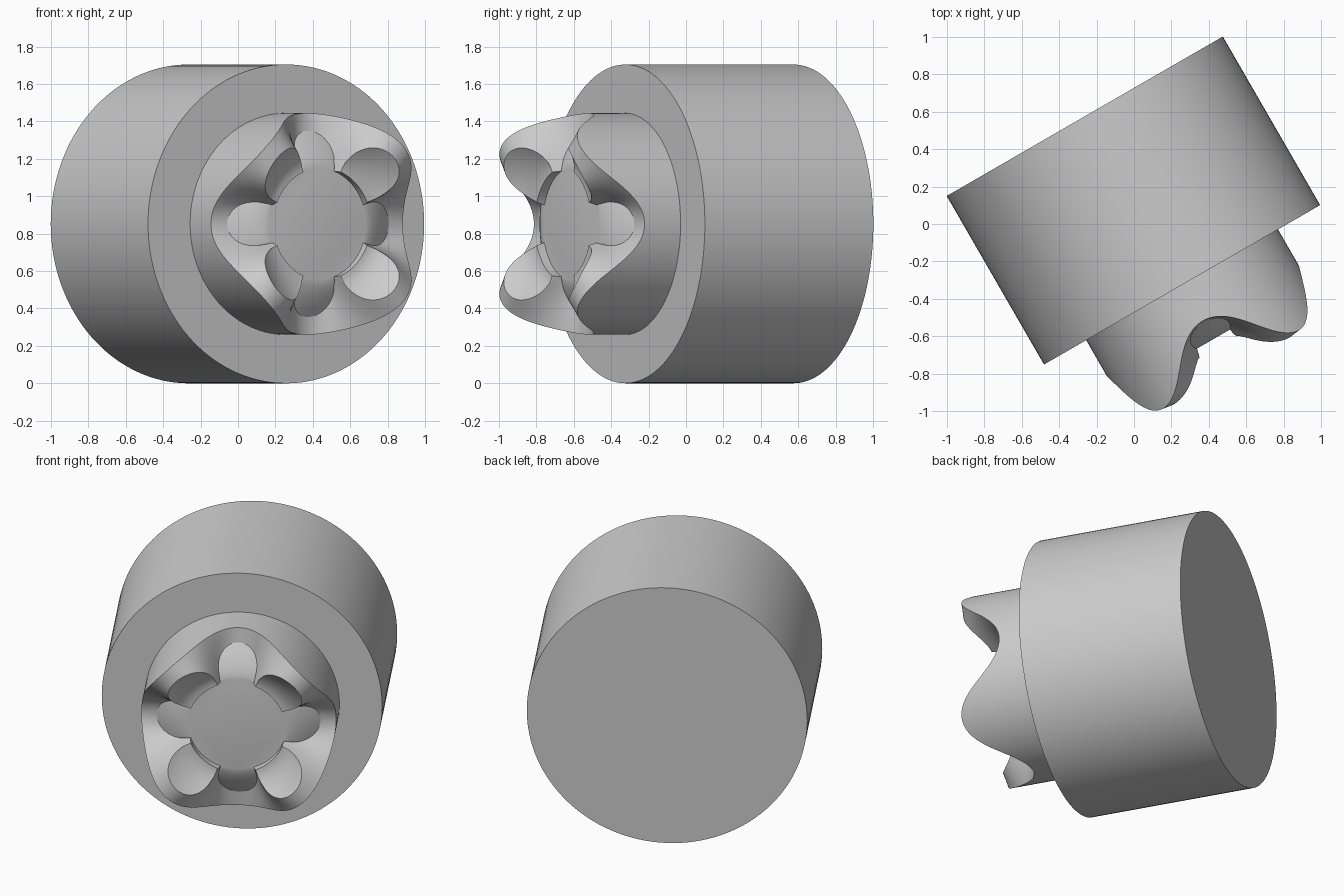
import bpy, bmesh, math
from mathutils import Matrix, Vector

cube = bpy.data.objects.get("Cube")
if cube:
    bpy.data.objects.remove(cube, do_unlink=True)

# Single plain grey
grey = bpy.data.materials.new("plain_grey")
grey.use_nodes = True
colour = (0.6, 0.6, 0.6, 1)
grey.diffuse_color = colour
grey.node_tree.nodes["Principled BSDF"].inputs["Base Color"].default_value = colour

# Shared frame: local z runs along the axis out of the front face
BODY_R, BODY_LEN = 0.852, 1.04
RIM_R, FLOOR_R, FLOOR_H = 0.592, 0.3, 0.335
turn = math.radians(30)
across = Vector((math.cos(turn), math.sin(turn), 0))
axis = Vector((math.sin(turn), -math.cos(turn), 0))
up = Vector((0, 0, 1))
frame = Matrix((across, up, axis)).transposed().to_4x4()
frame.translation = (0.257, -0.325, BODY_R)


def finish(name, bm):
    bmesh.ops.remove_doubles(bm, verts=bm.verts, dist=0.0002)
    bmesh.ops.recalc_face_normals(bm, faces=bm.faces)
    mesh = bpy.data.meshes.new(name)
    bm.to_mesh(mesh)
    bm.free()
    mesh.materials.append(grey)
    obj = bpy.data.objects.new(name, mesh)
    bpy.context.collection.objects.link(obj)
    obj.matrix_world = frame
    bpy.ops.object.select_all(action="DESELECT")
    obj.select_set(True)
    bpy.context.view_layer.objects.active = obj
    bpy.ops.object.shade_smooth_by_angle(angle=math.radians(25))
    return obj


# Large cylindrical body behind the coupling
bm = bmesh.new()
bmesh.ops.create_cone(bm, cap_ends=True, segments=128, radius1=BODY_R, radius2=BODY_R,
                      depth=BODY_LEN, matrix=Matrix.Translation((0, 0, -BODY_LEN / 2)))
finish("body", bm)


# Height of the four-tooth wave; flanks steepen towards the axis
def wave(r, s):
    t = (RIM_R - r) / (RIM_R - FLOOR_R)
    k = 0.5 + 2 * t
    return 0.372 + 0.03 * t - 0.15 * math.tanh(k * s) / math.tanh(k)


# Domed shoulder in the valleys, hollow bowl inside the teeth
def inner(r, s):
    t = (r - FLOOR_R) / 0.2
    if s > 0:
        return FLOOR_H - 0.105 * t ** 1.5
    return 0.385 + 0.14 * t ** 1.9


# Radius where the wave meets the inner surface
def meeting_radius(s):
    sign = 1 if s > 0 else -1
    lo, hi = FLOOR_R, RIM_R
    if sign * (inner(lo, s) - wave(lo, s)) <= 0 and s > 0:
        return lo
    for _ in range(30):
        mid = (lo + hi) / 2
        gap = inner(mid, s) - wave(mid, s)
        if gap > 0 if s > 0 else gap < 0:
            lo = mid
        else:
            hi = mid
    return lo


# Toothed coupling: one radial strip per angle, from floor out to the rim
SEGMENTS, STEPS = 256, 10
bm = bmesh.new()
strips = []
for i in range(SEGMENTS):
    a = 2 * math.pi * i / SEGMENTS
    s = math.cos(4 * a)
    if abs(s) < 1e-6:
        s = 0.0
    meet = meeting_radius(s)
    pts = [(FLOOR_R, FLOOR_H)]
    for j in range(STEPS + 1):
        r = FLOOR_R + (meet - FLOOR_R) * j / STEPS
        h = inner(r, s) if meet > FLOOR_R + 1e-5 else wave(r, s)
        pts.append((r, h))
    for j in range(1, STEPS + 1):
        r = meet + (RIM_R - meet) * j / STEPS
        pts.append((r, wave(r, s)))
    pts.append((RIM_R, -0.02))
    strips.append([bm.verts.new((r * math.cos(a), r * math.sin(a), h)) for r, h in pts])

for i, strip in enumerate(strips):
    other = strips[(i + 1) % SEGMENTS]
    for j in range(len(strip) - 1):
        bm.faces.new((strip[j], strip[j + 1], other[j + 1], other[j]))
# Flat centre disc and hidden base
bm.faces.new([strip[0] for strip in strips])
bm.faces.new([strip[-1] for strip in strips])
finish("toothed_coupling", bm)
